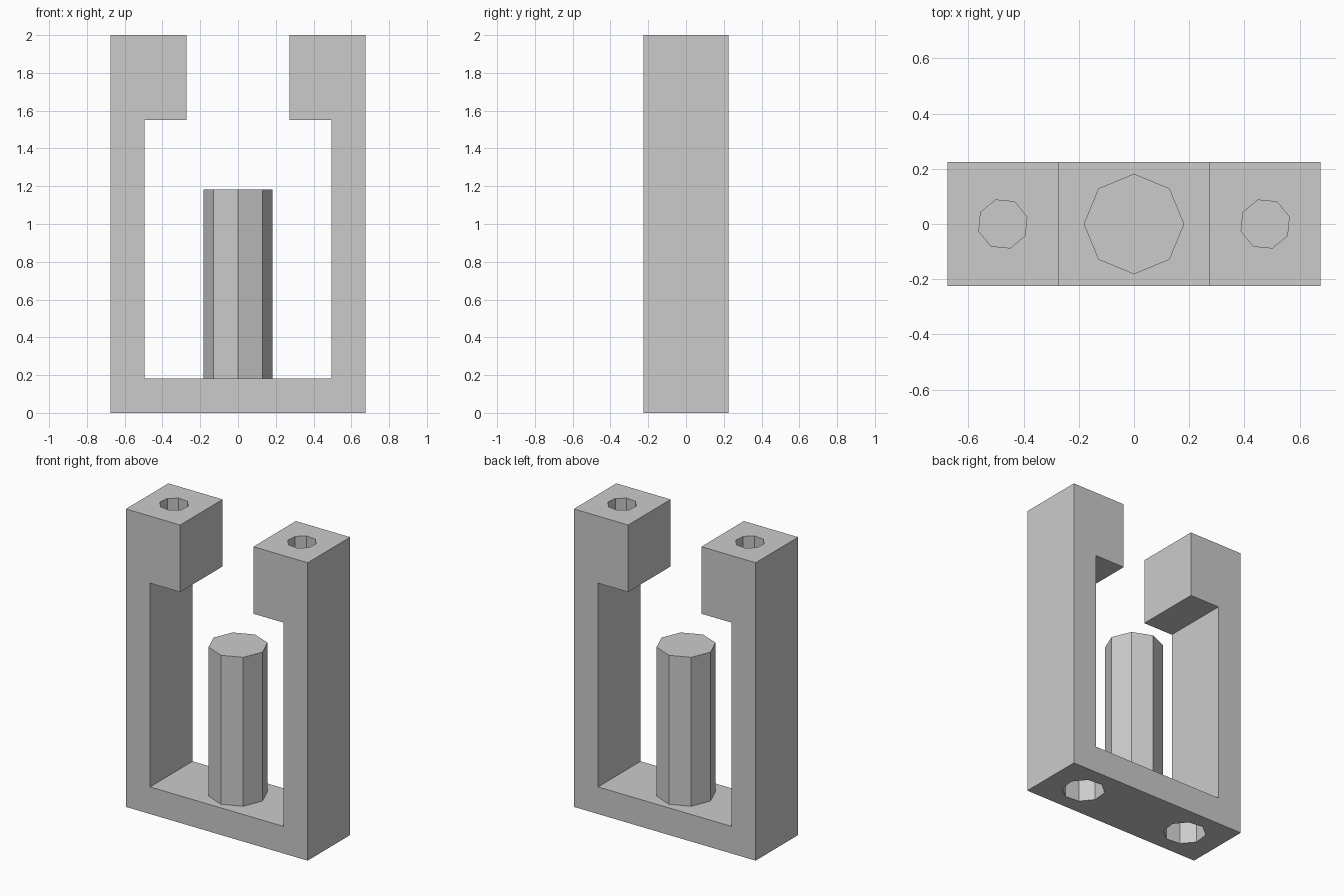
import bpy
import bmesh
from math import radians
from mathutils import Matrix, Vector

cube = bpy.data.objects.get("Cube")
if cube:
    bpy.data.objects.remove(cube, do_unlink=True)

# One plain grey for everything
GREY = (0.6, 0.6, 0.6, 1)
grey = bpy.data.materials.new("plain_grey")
grey.use_nodes = True
grey.diffuse_color = GREY
grey.node_tree.nodes["Principled BSDF"].inputs["Base Color"].default_value = GREY

HEIGHT, DEPTH = 2.0, 0.45
OUTER, INNER, LIP = 0.675, 0.495, 0.272
FLOOR, HOOK = 0.182, 1.55


def add_object(name, bm):
    bmesh.ops.recalc_face_normals(bm, faces=bm.faces)
    mesh = bpy.data.meshes.new(name)
    bm.to_mesh(mesh)
    bm.free()
    mesh.materials.append(grey)
    obj = bpy.data.objects.new(name, mesh)
    bpy.context.collection.objects.link(obj)
    return obj


def octagon_post(name, radius, x, bottom, top, turn=0):
    bm = bmesh.new()
    place = Matrix.Translation((x, 0, (bottom + top) / 2)) @ Matrix.Rotation(radians(turn), 4, "Z")
    bmesh.ops.create_cone(bm, cap_ends=True, segments=8, radius1=radius,
                          radius2=radius, depth=top - bottom, matrix=place)
    return add_object(name, bm)


# Frame: half outline mirrored, then extruded front to back
half = [(OUTER, 0), (OUTER, HEIGHT), (LIP, HEIGHT), (LIP, HOOK), (INNER, HOOK), (INNER, FLOOR)]
outline = half + [(-x, z) for x, z in reversed(half)]
bm = bmesh.new()
face = bm.faces.new([bm.verts.new((x, -DEPTH / 2, z)) for x, z in outline])
sweep = bmesh.ops.extrude_face_region(bm, geom=[face])
moved = [v for v in sweep["geom"] if isinstance(v, bmesh.types.BMVert)]
bmesh.ops.translate(bm, verts=moved, vec=Vector((0, DEPTH, 0)))
frame = add_object("frame", bm)

# Blind holes: narrow ones in the hooks, wide ones under the base
cutters = []
for side in (-1, 1):
    cutters.append(octagon_post("hook_hole_cutter", 0.091, side * 0.475, HEIGHT - 0.2, HEIGHT + 0.1, 17))
    cutters.append(octagon_post("base_hole_cutter", 0.134, side * 0.409, -0.1, 0.15, 17))

bpy.context.view_layer.objects.active = frame
for cutter in cutters:
    cutter.hide_render = True
    cut = frame.modifiers.new("hole", "BOOLEAN")
    cut.operation = "DIFFERENCE"
    cut.solver = "EXACT"
    cut.object = cutter
    bpy.ops.object.modifier_apply(modifier=cut.name)
    bpy.data.objects.remove(cutter, do_unlink=True)

# Central pin standing on the base
octagon_post("center_pin", 0.182, 0, FLOOR, 1.182)
